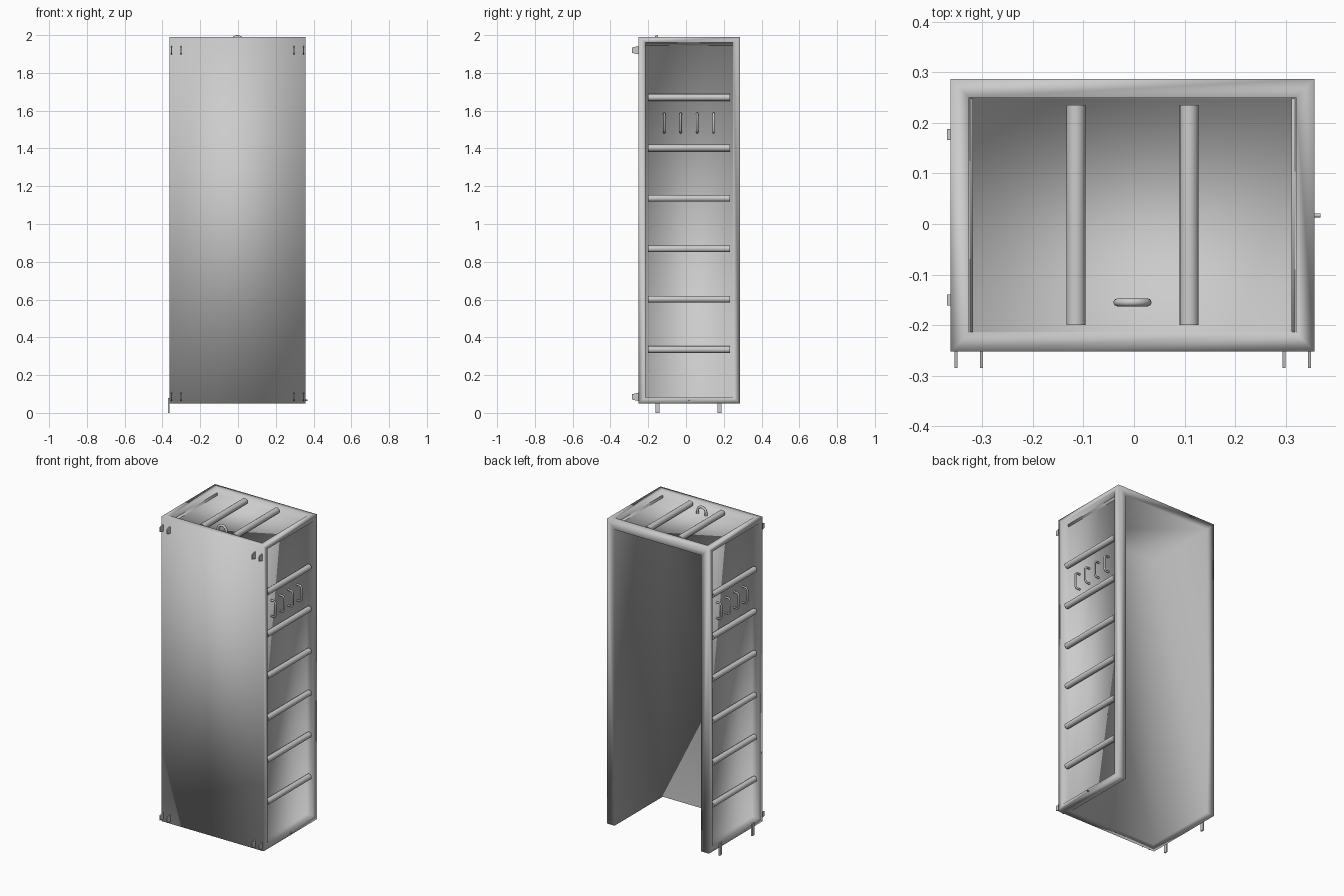
import bpy, bmesh, math
from mathutils import Vector, Matrix

cube = bpy.data.objects.get("Cube")
if cube:
    bpy.data.objects.remove(cube, do_unlink=True)

GREY = bpy.data.materials.new("light_grey")
GREY.use_nodes = True
GREY.diffuse_color = (0.6, 0.6, 0.6, 1)
GREY.node_tree.nodes["Principled BSDF"].inputs["Base Color"].default_value = (0.6, 0.6, 0.6, 1)

# Main body extents
X0, X1, Y0, Y1, Z0, Z1 = -0.363, 0.357, -0.252, 0.287, 0.05, 1.99
CX = (X0 + X1) / 2
WALL, RECESS = 0.055, 0.045


def finish(name, bm, smooth=True):
    bmesh.ops.recalc_face_normals(bm, faces=bm.faces)
    mesh = bpy.data.meshes.new(name)
    bm.to_mesh(mesh)
    bm.free()
    mesh.materials.append(GREY)
    for p in mesh.polygons:
        p.use_smooth = smooth
    obj = bpy.data.objects.new(name, mesh)
    bpy.context.collection.objects.link(obj)
    return obj


def box(name, lo, hi):
    lo, hi = Vector(lo), Vector(hi)
    bm = bmesh.new()
    bmesh.ops.create_cube(bm, size=1)
    for v in bm.verts:
        v.co = (lo + hi) / 2 + v.co * (hi - lo)
    return finish(name, bm, False)


def rod(name, a, b, radius, sides=16):
    a, b = Vector(a), Vector(b)
    turn = (b - a).to_track_quat("Z", "Y").to_matrix().to_4x4()
    bm = bmesh.new()
    bmesh.ops.create_cone(bm, cap_ends=True, segments=sides, radius1=radius, radius2=radius,
                          depth=(b - a).length, matrix=Matrix.Translation((a + b) / 2) @ turn)
    obj = finish(name, bm)
    for p in obj.data.polygons:
        p.use_smooth = len(p.vertices) == 4
    return obj


def loop(name, points, radius):
    curve = bpy.data.curves.new(name, "CURVE")
    curve.dimensions = "3D"
    curve.bevel_depth, curve.bevel_resolution = radius, 2
    curve.use_fill_caps = True
    spline = curve.splines.new("POLY")
    spline.points.add(len(points) - 1)
    for p, co in zip(spline.points, points):
        p.co = (*co, 1)
    spline.use_smooth = True
    curve.materials.append(GREY)
    obj = bpy.data.objects.new(name, curve)
    bpy.context.collection.objects.link(obj)


# Shell: front, two sides and roof, open at the back and underneath
bm = bmesh.new()
bmesh.ops.create_cube(bm, size=1)
for v in bm.verts:
    v.co = (X1 if v.co.x > 0 else X0, Y1 if v.co.y > 0 else Y0, Z1 if v.co.z > 0 else Z0)
bm.normal_update()
bmesh.ops.delete(bm, geom=[f for f in bm.faces if f.normal.y > 0.5 or f.normal.z < -0.5], context="FACES")
outer = list(bm.faces)
rim = [e for e in bm.edges if e.is_boundary]
inner = {}
for v in list(bm.verts):
    x, y, z = v.co
    inner[v] = bm.verts.new((x + (WALL if x < 0 else -WALL),
                             y + WALL if y < 0 else y, z - WALL if z > 1 else z))
for f in outer:
    bm.faces.new([inner[v] for v in reversed(f.verts)])
for e in rim:
    a, b = e.verts
    bm.faces.new((a, b, inner[b], inner[a]))
bmesh.ops.recalc_face_normals(bm, faces=bm.faces)

# Framed recesses in the sides and the roof
for f in [f for f in outer if f.normal.y > -0.5]:
    side = abs(f.normal.x) > 0.5
    bmesh.ops.inset_individual(bm, faces=[f], thickness=0.052)
    if side:
        for v in f.verts:
            v.co.z = 1.96 if v.co.z > 1 else 0.082
    bm.normal_update()
    bmesh.ops.inset_individual(bm, faces=[f], thickness=0.003, depth=-RECESS)
    bm.normal_update()
finish("cabinet_shell", bm)

# Rungs and grips on both sides
for label, s in (("left", 1), ("right", -1)):
    face = CX + s * 0.36
    for i in range(6):
        z = 0.335 + i * 0.267
        rod(f"{label}_rung_{i + 1}", (face - s * 0.02, -0.2, z), (face - s * 0.02, 0.234, z), 0.018)
    for i in range(4):
        y = -0.115 + i * 0.087
        base, out = face - s * 0.046, face - s * 0.012
        loop(f"{label}_grip_{i + 1}", [(base, y, 1.485), (out - s * 0.008, y, 1.485), (out, y, 1.497),
                                       (out, y, 1.573), (out - s * 0.008, y, 1.585), (base, y, 1.585)], 0.006)

# Roof bars
for label, x in (("left", 0.109), ("right", -0.115)):
    rod(f"{label}_roof_bar", (x, -0.2, Z1 - 0.022), (x, 0.235, Z1 - 0.022), 0.019)

# Lifting loop on the roof
arch = [(CX - 0.03 * math.cos(t * math.pi / 10), -0.155, 1.962 + 0.03 * math.sin(t * math.pi / 10))
        for t in range(11)]
loop("lifting_loop", [(CX - 0.03, -0.155, 1.945)] + arch + [(CX + 0.03, -0.155, 1.945)], 0.008)

# Paired hinge lugs on the front
for level, z in (("lower", 0.085), ("upper", 1.92)):
    for i, x in enumerate((-0.352, -0.302, 0.297, 0.347)):
        lug = box(f"{level}_lug_{i + 1}", (x - 0.003, -0.285, z - 0.022), (x + 0.003, Y0, z + 0.022))
        for v in lug.data.vertices:
            if v.co.y < -0.27:
                v.co.z = z + (v.co.z - z) * 0.65

# Latch plates below the right side
for label, y in (("front", -0.15), ("rear", 0.177)):
    box(f"{label}_latch_plate", (X0 - 0.007, y - 0.011, 0), (X0 + 0.001, y + 0.011, 0.078))

# Latch pin on the left side
rod("latch_pin", (X1 - 0.005, 0.017, 0.066), (X1 + 0.012, 0.017, 0.066), 0.004, 8)
